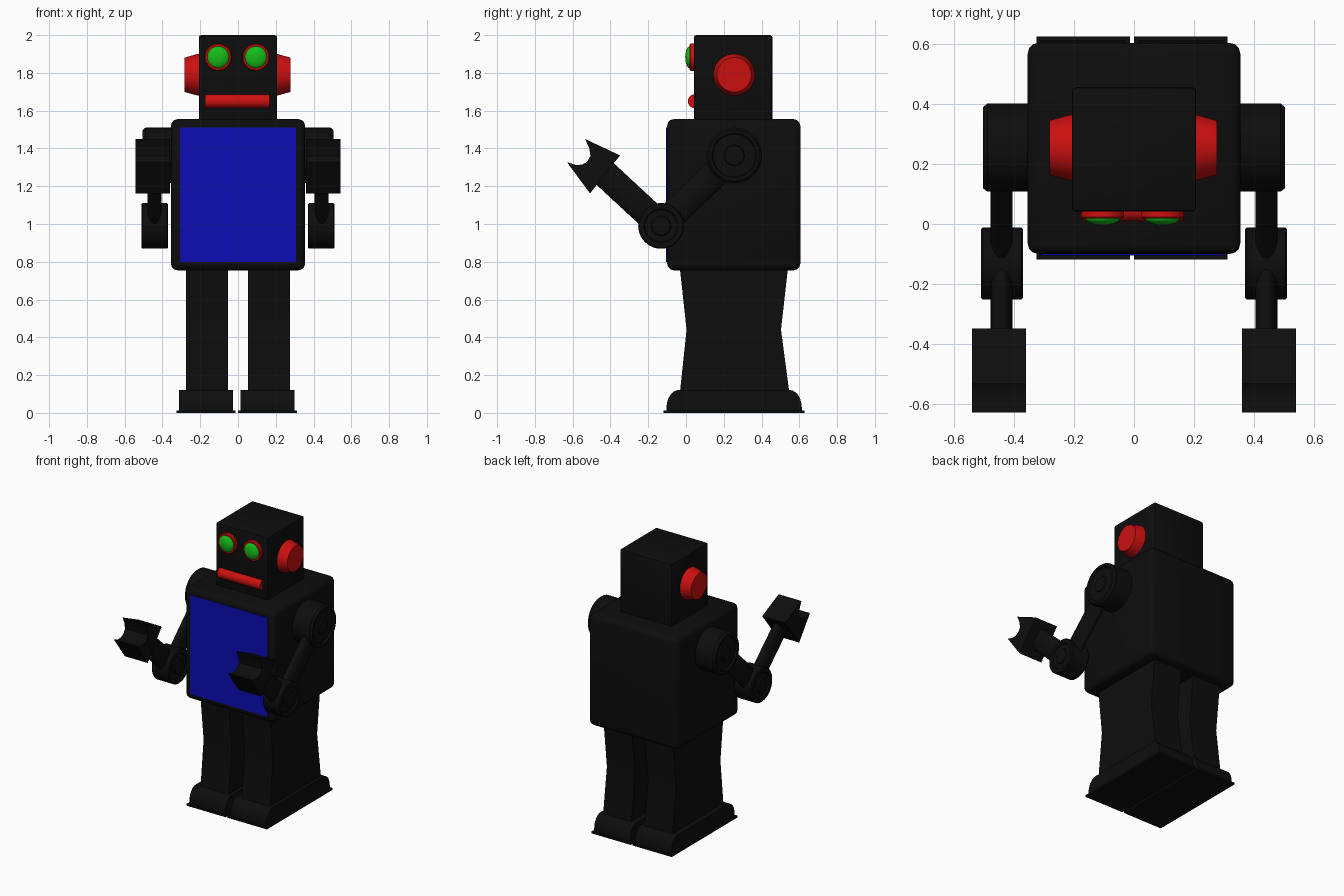
import bpy, bmesh, math
from mathutils import Vector, Matrix

if "Cube" in bpy.data.objects:
    bpy.data.objects.remove(bpy.data.objects["Cube"])


def material(name, rgb):
    m = bpy.data.materials.new(name)
    m.diffuse_color = (*rgb, 1)
    m.use_nodes = True
    m.node_tree.nodes["Principled BSDF"].inputs["Base Color"].default_value = m.diffuse_color
    return m


BLACK = material("black", (0.004, 0.004, 0.004))
RED = material("red", (0.6, 0.005, 0.005))
GREEN = material("green", (0.008, 0.5, 0.01))
BLUE = material("blue", (0.004, 0.004, 0.45))


def finish(name, bm, mat, smooth=True):
    bmesh.ops.recalc_face_normals(bm, faces=bm.faces)
    me = bpy.data.meshes.new(name)
    bm.to_mesh(me)
    bm.free()
    ob = bpy.data.objects.new(name, me)
    bpy.context.collection.objects.link(ob)
    me.materials.append(mat)
    if smooth:
        bpy.ops.object.select_all(action='DESELECT')
        ob.select_set(True)
        bpy.context.view_layer.objects.active = ob
        bpy.ops.object.shade_smooth_by_angle(angle=math.radians(35))
    return ob


def box(name, lo, hi, mat, bevel=0, segments=3):
    bm = bmesh.new()
    lo, hi = Vector(lo), Vector(hi)
    bmesh.ops.create_cube(bm, size=1, matrix=Matrix.Translation((lo + hi) / 2) @ Matrix.Diagonal((*(hi - lo), 1)))
    if bevel:
        bmesh.ops.bevel(bm, geom=bm.edges[:], offset=bevel, segments=segments, profile=0.5, affect='EDGES')
    return finish(name, bm, mat)


def extrude_x(name, points, x0, x1, mat):
    """Side profile of (y, z) points extruded along x."""
    bm = bmesh.new()
    f = bm.faces.new([bm.verts.new((x0, y, z)) for y, z in points])
    r = bmesh.ops.extrude_face_region(bm, geom=[f])
    vs = [v for v in r["geom"] if isinstance(v, bmesh.types.BMVert)]
    bmesh.ops.translate(bm, vec=(x1 - x0, 0, 0), verts=vs)
    return finish(name, bm, mat)


def lathe(name, profile, center, mat, axis='X', n=48):
    """Spin (distance along axis, radius) points; end rings are capped."""
    bm = bmesh.new()
    rings = []
    for d, r in profile:
        ring = []
        for i in range(n):
            a = 2 * math.pi * i / n
            p = (d, r * math.cos(a), r * math.sin(a))
            if axis == 'Y':
                p = (p[1], p[0], p[2])
            ring.append(bm.verts.new(Vector(p) + Vector(center)))
        rings.append(ring)
    for a, b in zip(rings, rings[1:]):
        for i in range(n):
            j = (i + 1) % n
            bm.faces.new((a[i], a[j], b[j], b[i]))
    bm.faces.new(rings[0])
    bm.faces.new(rings[-1])
    return finish(name, bm, mat)


def oval_rod(name, x, a, b, half_x, half_w, mat):
    """Oval bar between two (y, z) points."""
    p, q = Vector((x, *a)), Vector((x, *b))
    d = q - p
    side = Vector((1, 0, 0))
    m = Matrix((side, d.normalized().cross(side), d.normalized())).transposed().to_4x4()
    bm = bmesh.new()
    bmesh.ops.create_cone(bm, cap_ends=True, segments=32, radius1=1, radius2=1, depth=d.length,
                          matrix=Matrix.Translation((p + q) / 2) @ m @ Matrix.Diagonal((half_x, half_w, 1, 1)))
    return finish(name, bm, mat)


# Body, chest panel and head
box("torso", (-0.355, -0.1, 0.755), (0.355, 0.605, 1.555), BLACK, 0.035)
box("chest_panel", (-0.308, -0.105, 0.8), (0.308, -0.09, 1.51), BLUE)
box("head", (-0.207, 0.042, 1.54), (0.207, 0.457, 2.0), BLACK, 0.012, 2)

# Mouth bar
lathe("mouth", [(-0.17, 0.037), (0.17, 0.037)], (-0.004, 0.047, 1.65), RED, n=32)

SHOULDER, ELBOW = (0.255, 1.363), (-0.132, 0.99)
for s, side in ((-1, "left"), (1, "right")):
    # Eyes: red rim with green dome
    eye = (s * 0.1 - 0.005, 0, 1.883)
    lathe(side + "_eye_rim", [(0.06, 0.072), (0.024, 0.072), (0.019, 0.067), (0.019, 0.04)], eye, RED, 'Y')
    dome = [(0.02 - 0.024 * math.sin(t * math.pi / 16), 0.058 * math.cos(t * math.pi / 16)) for t in range(8)]
    lathe(side + "_eye", dome + [(-0.004, 0.002)], eye, GREEN, 'Y')

    # Tapered ears
    lathe(side + "_ear", [(s * 0.19, 0.112), (s * 0.212, 0.11), (s * 0.28, 0.091)],
          (-0.003, 0.255, 1.79), RED)

    # Shoulder and elbow discs with ringed outer faces
    lathe(side + "_shoulder",
          [(s * x, r) for x, r in ((0.33, 0.147), (0.49, 0.147), (0.505, 0.135), (0.505, 0.118), (0.493, 0.112),
                                   (0.493, 0.055), (0.501, 0.05))],
          (0, *SHOULDER), BLACK)
    elbow_rim = [(0.07, 0.115), (0.07, 0.09), (0.06, 0.085), (0.06, 0.053), (0.067, 0.048)]
    lathe(side + "_elbow",
          [(-d, r) for d, r in reversed(elbow_rim)] + [(-0.064, 0.121), (0.064, 0.121)] + elbow_rim,
          (s * 0.441, *ELBOW), BLACK)

    # Oval arms
    oval_rod(side + "_upper_arm", s * 0.443, SHOULDER, ELBOW, 0.037, 0.074, BLACK)
    oval_rod(side + "_forearm", s * 0.443, ELBOW, (-0.45, 1.285), 0.037, 0.073, BLACK)

    # Notched claw hand
    extrude_x(side + "_hand",
              [(-0.534, 1.45), (-0.349, 1.363), (-0.382, 1.322), (-0.475, 1.204), (-0.508, 1.162), (-0.63, 1.327),
               (-0.585, 1.313), (-0.55, 1.314), (-0.522, 1.331), (-0.506, 1.36), (-0.512, 1.4)],
              s * 0.36, s * 0.542, BLACK)

    # Waisted leg
    extrude_x(side + "_leg",
              [(-0.033, 0.77), (0.003, 0.44), (-0.033, 0.1), (0.548, 0.1), (0.503, 0.44), (0.54, 0.77)],
              s * 0.052, s * 0.275, BLACK)

    # Domed foot on a thin sole
    c = s * 0.163 - 0.007
    arc = [(math.cos(t * math.pi / 12), math.sin(t * math.pi / 12)) for t in range(7)]
    foot = [(-0.035 - 0.068 * u, 0.03 + 0.092 * v) for u, v in arc]
    foot += [(0.545 + 0.068 * u, 0.03 + 0.092 * v) for u, v in reversed(arc)]
    extrude_x(side + "_foot", [(-0.103, 0.01)] + foot + [(0.613, 0.01)], c - 0.143, c + 0.143, BLACK)
    box(side + "_sole", (c - 0.156, -0.118, 0), (c + 0.156, 0.627, 0.013), BLACK)
